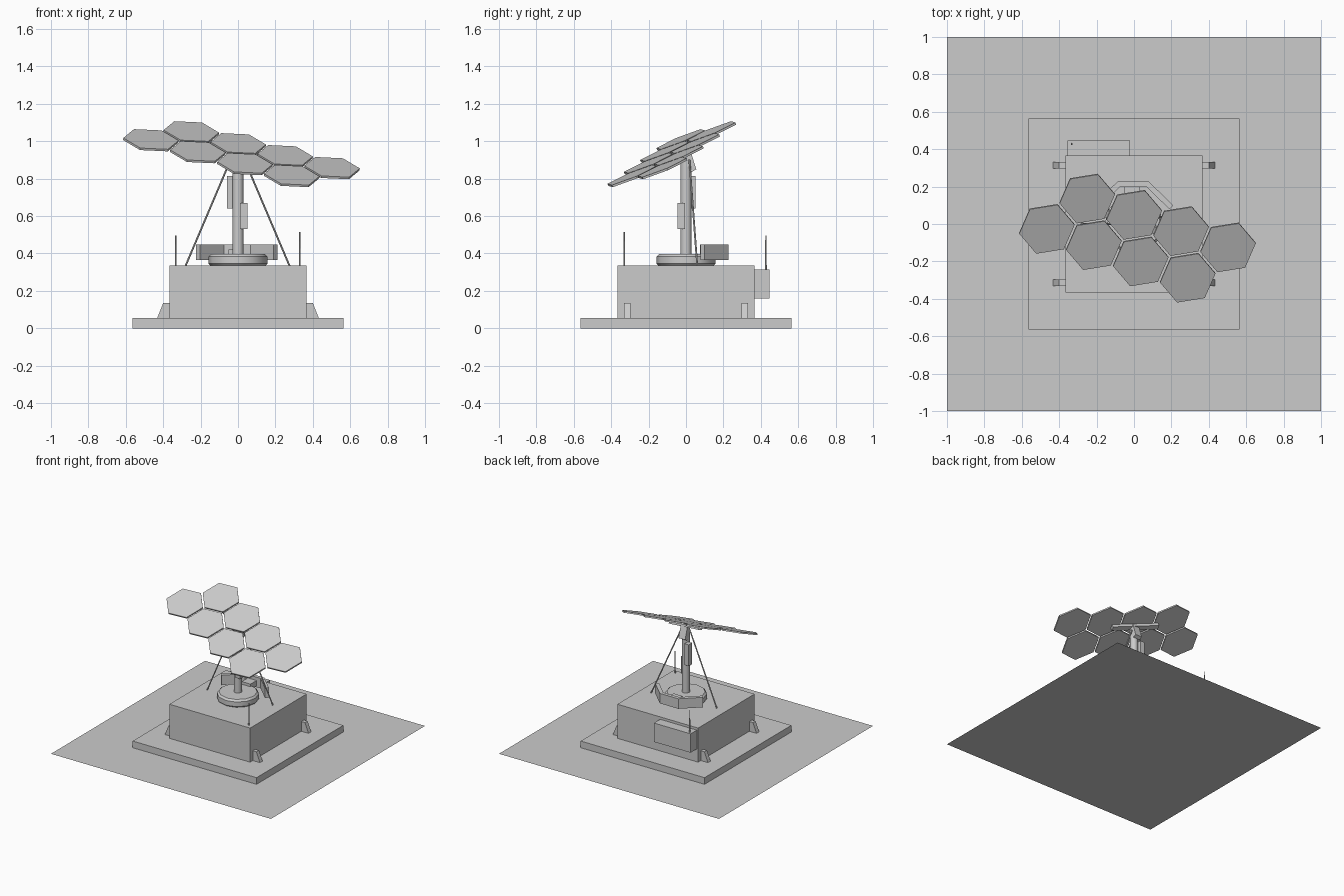
import bpy, bmesh, math
from mathutils import Vector, Matrix

if "Cube" in bpy.data.objects:
    bpy.data.objects.remove(bpy.data.objects["Cube"])

def link(name, bm, matrix=None, smooth=False):
    bmesh.ops.recalc_face_normals(bm, faces=bm.faces)
    me = bpy.data.meshes.new(name)
    bm.to_mesh(me)
    bm.free()
    ob = bpy.data.objects.new(name, me)
    bpy.context.collection.objects.link(ob)
    if matrix:
        ob.matrix_world = matrix
    if smooth:
        bpy.ops.object.select_all(action='DESELECT')
        bpy.context.view_layer.objects.active = ob
        ob.select_set(True)
        bpy.ops.object.shade_smooth_by_angle(angle=math.radians(40))
    return ob

def box(name, lo, hi, matrix=None):
    lo, hi = Vector(lo), Vector(hi)
    bm = bmesh.new()
    bmesh.ops.create_cube(bm, size=1)
    bmesh.ops.scale(bm, vec=hi - lo, verts=bm.verts)
    bmesh.ops.translate(bm, vec=(lo + hi) / 2, verts=bm.verts)
    return link(name, bm, matrix)

def rod(name, a, b, r1, r2=None, sides=8):
    a, b = Vector(a), Vector(b)
    d = b - a
    bm = bmesh.new()
    bmesh.ops.create_cone(bm, cap_ends=True, segments=sides, radius1=r1,
                          radius2=r1 if r2 is None else r2, depth=d.length)
    m = Matrix.Translation((a + b) / 2) @ d.to_track_quat('Z', 'Y').to_matrix().to_4x4()
    return link(name, bm, m, smooth=True)

def prism(name, profile, offset):
    bm = bmesh.new()
    f = bm.faces.new([bm.verts.new(p) for p in profile])
    ext = bmesh.ops.extrude_face_region(bm, geom=[f], use_keep_orig=True)
    bmesh.ops.translate(bm, vec=offset,
                        verts=[v for v in ext['geom'] if isinstance(v, bmesh.types.BMVert)])
    return link(name, bm)

# Ground sheet, slab and main block
bm = bmesh.new()
bmesh.ops.create_grid(bm, x_segments=1, y_segments=1, size=1)
link("ground_sheet", bm)
box("foundation_slab", (-.563, -.563, 0), (.563, .563, .055))
box("main_block", (-.367, -.367, .055), (.367, .367, .335))
box("rear_cabinet", (-.355, .36, .16), (-.022, .447, .315))

# Wedge feet at the block sides
for sx in (-1, 1):
    for y in (-.315, .315):
        prism("wedge_foot", [(sx * x, y - .017, z) for x, z in
              ((.36, .055), (.432, .055), (.4, .135), (.36, .135))], (0, .034, 0))

# Antennas
for x, y, z0, z1 in ((-.333, .427, .315, .497), (.33, -.33, .335, .515)):
    rod("antenna", (x, y, z0), (x, y, z1), .005, .003)

# Turntable with bevelled rim
bm = bmesh.new()
prof = [(0, .335), (.147, .335), (.157, .345), (.157, .383), (.143, .398), (0, .398)]
vs = [bm.verts.new((r, 0, z)) for r, z in prof]
es = [bm.edges.new(p) for p in zip(vs, vs[1:])]
bmesh.ops.spin(bm, geom=vs + es, cent=(0, 0, 0), axis=(0, 0, 1),
               angle=2 * math.pi, steps=12)
bmesh.ops.remove_doubles(bm, verts=bm.verts, dist=1e-4)
link("turntable", bm, smooth=True)

# Curved rear guard and its bracket
guard = [(-.225, .098), (-.088, .226), (.08, .226), (.21, .1),
         (.19, .078), (.068, .198), (-.076, .198), (-.204, .075)]
prism("rear_guard", [(x, y, .365) for x, y in guard], (0, 0, .082))
box("guard_bracket", (-.05, .12, .375), (.03, .2, .42))

# Mast, struts and boxes on the mast
rod("mast", (0, 0, .39), (0, 0, .93), .029, sides=16)
rod("left_strut", (-.28, 0, .335), (-.04, 0, .9), .005)
rod("right_strut", (.275, .06, .335), (.035, .018, .9), .005)
box("upper_mast_box", (-.06, .005, .64), (-.02, .05, .815))
box("lower_mast_box", (.01, -.045, .53), (.05, -.005, .67))

# Tilted frame of the panel array
p, q, c = -.112, .41, .967
def on_plane(x, y):
    return Vector((x, y, p * x + q * y + c))
n = Vector((-p, -q, 1)).normalized()
u = on_plane(.251, -.087) - on_plane(0, 0)
uh = u.normalized()
w = n.cross(uh)
rot = Matrix((uh, w, n)).transposed().to_4x4()
frame = Matrix.Translation(on_plane(0, 0)) @ rot

# Head and cross beam below the panels
prism("tilt_head", [(-.03, -.02, .9), (-.03, .02, .96), (-.03, .055, .85), (-.03, .03, .835)],
      (.06, 0, 0))
box("cross_beam", (-.19, -.02, -.035), (.19, .02, -.008), frame)

# Two rows of four hexagonal panels
step = u.length
start = on_plane(-.25, .135)
for row in range(2):
    for i in range(4):
        centre = start + u * i - row * (uh * step * .5 + w * step * math.sqrt(3) / 2) - n * .003
        bm = bmesh.new()
        bmesh.ops.create_cone(bm, cap_ends=True, segments=6, radius1=.15,
                              radius2=.15, depth=.012,
                              matrix=Matrix.Rotation(math.radians(30), 4, 'Z'))
        # start from a known corner direction, 30 degrees off the row axis
        a = math.radians(30) - math.atan2(bm.verts[:][0].co.y, bm.verts[:][0].co.x)
        bmesh.ops.rotate(bm, cent=(0, 0, 0), matrix=Matrix.Rotation(a, 3, 'Z'), verts=bm.verts)
        link("hex_panel", bm, Matrix.Translation(centre) @ rot)
